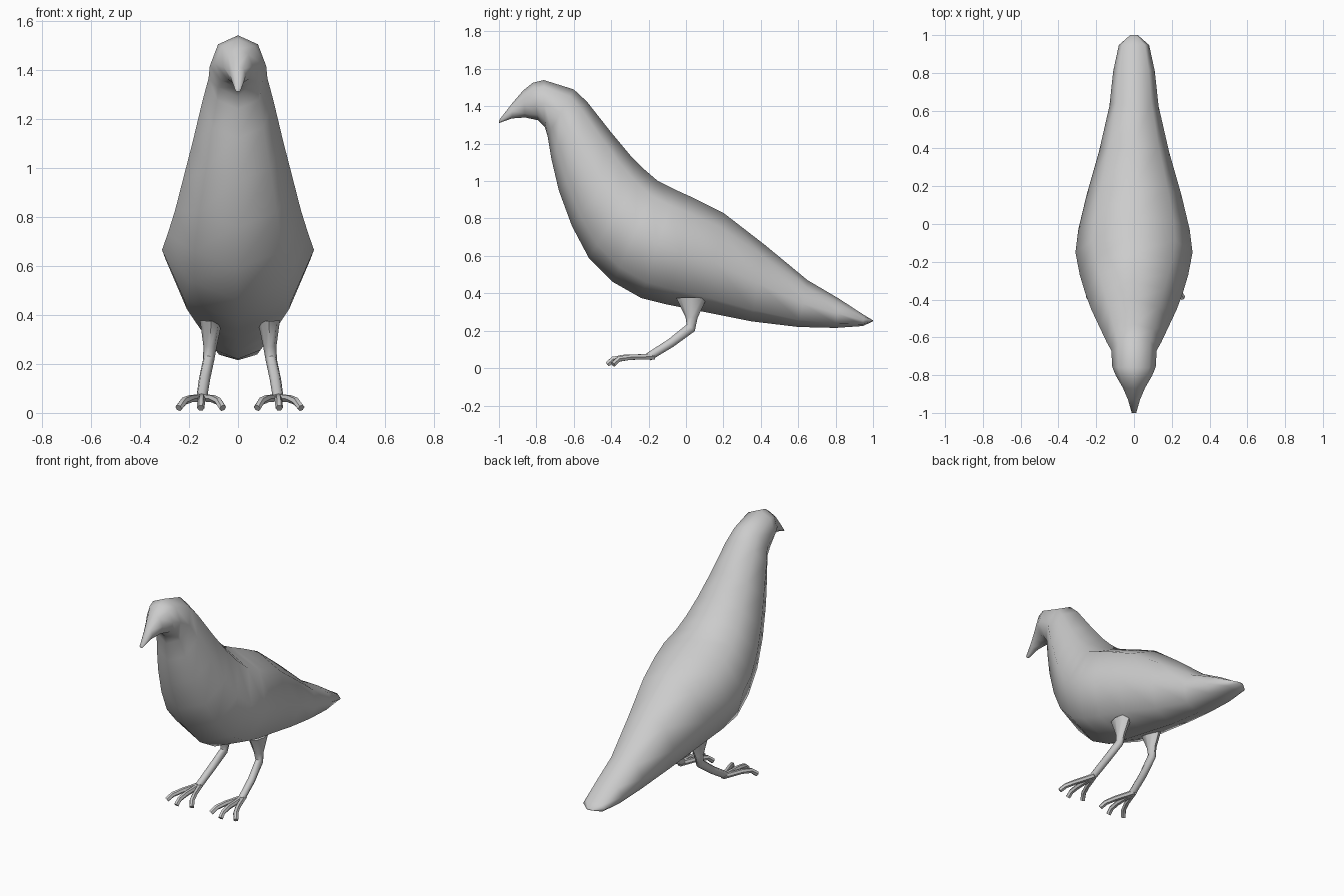
import bpy, bmesh, math
from mathutils import Vector

if "Cube" in bpy.data.objects:
    bpy.data.objects.remove(bpy.data.objects["Cube"])


def loft(bm, rings):
    loops = [[bm.verts.new(p) for p in r] for r in rings]
    n = len(loops[0])
    for a, b in zip(loops, loops[1:]):
        for i in range(n):
            bm.faces.new((a[i], a[(i + 1) % n], b[(i + 1) % n], b[i]))
    bm.faces.new(loops[0][::-1])
    bm.faces.new(loops[-1])


def finish(bm, name, angle):
    bmesh.ops.recalc_face_normals(bm, faces=bm.faces)
    me = bpy.data.meshes.new(name)
    bm.to_mesh(me)
    bm.free()
    ob = bpy.data.objects.new(name, me)
    bpy.context.collection.objects.link(ob)
    bpy.ops.object.select_all(action='DESELECT')
    ob.select_set(True)
    bpy.context.view_layer.objects.active = ob
    bpy.ops.object.shade_smooth_by_angle(angle=math.radians(angle))
    return ob


def tube(bm, path, sides=8):
    # path entries: position, radius across x, radius in the other direction
    pts = [Vector(p[0]) for p in path]
    rings = []
    for i, (_, a, b) in enumerate(path):
        t = (pts[min(i + 1, len(pts) - 1)] - pts[max(i - 1, 0)]).normalized()
        u = (Vector((1, 0, 0)) - t * t.x).normalized()
        v = t.cross(u)
        rings.append([pts[i] + u * a * math.cos(k * math.tau / sides)
                      + v * b * math.sin(k * math.tau / sides) for k in range(sides)])
    loft(bm, rings)


# Body, beak to tail: top y, top z, underside y, underside z, half width
sections = [
    (-1.0, 1.325, -1.0, 1.31, .012), (-.93, 1.415, -.93, 1.335, .032),
    (-.87, 1.485, -.86, 1.34, .06), (-.82, 1.525, -.79, 1.325, .095),
    (-.76, 1.54, -.755, 1.29, .115), (-.6, 1.49, -.74, 1.24, .12),
    (-.53, 1.425, -.72, 1.12, .145), (-.4, 1.26, -.68, .95, .185),
    (-.3, 1.14, -.61, .76, .225), (-.22, 1.06, -.52, .59, .257),
    (-.15, 1.0, -.39, .46, .287), (-.06, .955, -.24, .375, .31),
    (.04, .91, -.1, .34, .295), (.2, .83, .1, .3, .252),
    (.42, .66, .35, .25, .185), (.65, .47, .6, .22, .13),
    (.82, .37, .8, .215, .11), (.95, .285, .945, .225, .08),
    (1.0, .255, 1.0, .25, .02)]
rings = []
for uy, uz, ly, lz, w in sections:
    top, low = Vector((0, uy, uz)), Vector((0, ly, lz))
    mid, half = (top + low) / 2, (top - low) / 2
    rings.append([mid + half * math.cos(k * math.tau / 8)
                  + Vector((w * math.sin(k * math.tau / 8), 0, 0)) for k in range(8)])
bm = bmesh.new()
loft(bm, rings)
finish(bm, "body", 75)

# Legs with three forward toes each
for name, s, off in (("right_leg", 1, .008), ("left_leg", -1, .008)):
    def P(x, y, z):
        return (s * x + off, y, z)
    bm = bmesh.new()
    tube(bm, [(P(.118, .03, .375), .045, .082), (P(.122, .03, .27), .027, .032),
              (P(.128, .025, .215), .023, .028), (P(.145, -.08, .135), .023, .024),
              (P(.156, -.2, .06), .022, .022)])
    for dx in (-1, 0, 1):
        y = -.03 * (dx == 0)
        tube(bm, [(P(.156, -.17, .062), .017, .017),
                  (P(.156 + .045 * dx, -.3 + y, .058), .016, .016),
                  (P(.158 + .07 * dx, -.36 + y, .048), .016, .016),
                  (P(.16 + .09 * dx, -.39 + y, .02), .015, .016)], 6)
    finish(bm, name, 50)
